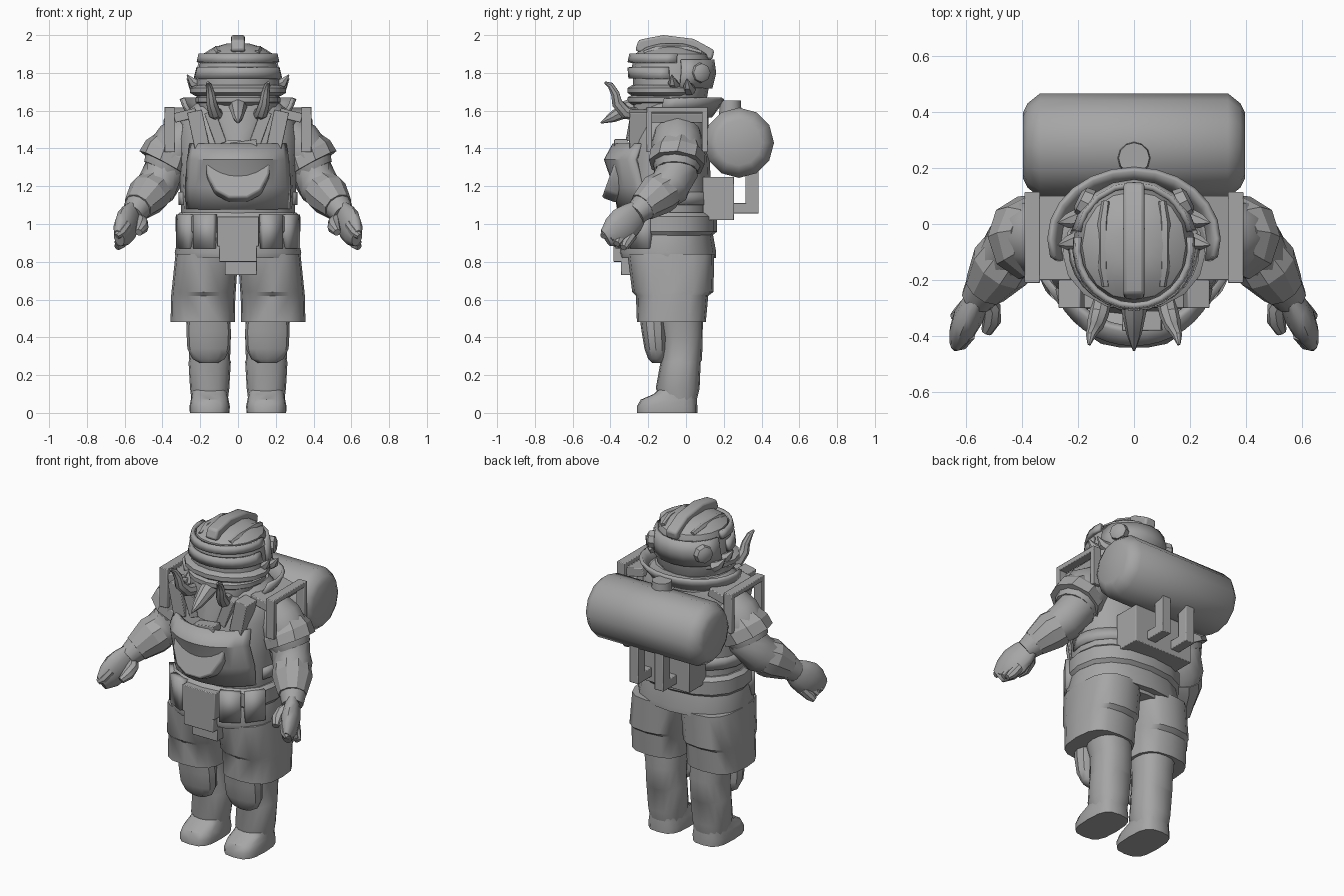
import bpy, bmesh
from math import sin, cos, pi, radians, copysign
from mathutils import Matrix, Vector

if "Cube" in bpy.data.objects:
    bpy.data.objects.remove(bpy.data.objects["Cube"])

grey = bpy.data.materials.new("plain grey")
grey.use_nodes = True
grey.diffuse_color = (0.38, 0.38, 0.38, 1)
grey.node_tree.nodes["Principled BSDF"].inputs["Base Color"].default_value = grey.diffuse_color


def finish(name, bm, pair=False, bevel=0, smooth=35, thick=0):
    """Turn a bmesh into an object, or into a left and right pair."""
    bmesh.ops.recalc_face_normals(bm, faces=bm.faces[:])
    for side in ("left_", "right_") if pair else ("",):
        if side == "right_":
            bm.transform(Matrix.Scale(-1, 4, (1, 0, 0)))
            bmesh.ops.reverse_faces(bm, faces=bm.faces[:])
        mesh = bpy.data.meshes.new(side + name)
        bm.to_mesh(mesh)
        mesh.materials.append(grey)
        ob = bpy.data.objects.new(side + name, mesh)
        bpy.context.collection.objects.link(ob)
        if thick:
            mod = ob.modifiers.new("thickness", 'SOLIDIFY')
            mod.thickness, mod.offset = thick, 0
        if bevel:
            mod = ob.modifiers.new("bevel", 'BEVEL')
            mod.width, mod.segments = bevel, 2
        bpy.ops.object.select_all(action='DESELECT')
        ob.select_set(True)
        bpy.context.view_layer.objects.active = ob
        bpy.ops.object.shade_smooth_by_angle(angle=radians(smooth))
    bm.free()


def skin(bm, rings, closed=True):
    """Bridge rings of points; closed rings also get end caps."""
    rows = [[bm.verts.new(p) for p in ring] for ring in rings]
    n = len(rows[0])
    for a, b in zip(rows, rows[1:]):
        for i in range(n if closed else n - 1):
            j = (i + 1) % n
            bm.faces.new((a[i], a[j], b[j], b[i]))
    if closed:
        bm.faces.new(rows[0])
        bm.faces.new(rows[-1])


def oval(z, cx, y0, y1, rx, a, power):
    c, s = cos(a), sin(a)
    return (cx + rx * copysign(abs(c) ** power, c),
            (y0 + y1) / 2 + (y1 - y0) / 2 * copysign(abs(s) ** power, s), z)


def loft(name, sections, n=16, power=0.85, **kw):
    """Stack of ovals, each (z, centre x, front y, back y, half width)."""
    bm = bmesh.new()
    skin(bm, [[oval(*s, 2 * pi * i / n, power) for i in range(n)] for s in sections])
    finish(name, bm, **kw)


def band(name, sections, start, end, n=14, power=1, thick=0.03, **kw):
    """Open curved plate between two angles (degrees, -90 is the front)."""
    bm = bmesh.new()
    angles = [radians(start + (end - start) * i / n) for i in range(n + 1)]
    skin(bm, [[oval(*s, a, power) for a in angles] for s in sections], closed=False)
    finish(name, bm, thick=thick, **kw)


def tube(name, points, n=10, flat=1, **kw):
    """Tapered limb through (x, y, z, radius)."""
    bm = bmesh.new()
    pts = [Vector(p[:3]) for p in points]
    rings = []
    for i, p in enumerate(pts):
        along = pts[min(i + 1, len(pts) - 1)] - pts[max(i - 1, 0)]
        q = along.to_track_quat('Z', 'Y')
        r = points[i][3]
        rings.append([p + q @ Vector((r * flat * cos(2 * pi * k / n), r * sin(2 * pi * k / n), 0))
                      for k in range(n)])
    skin(bm, rings)
    finish(name, bm, **kw)


def box(name, x, y, z, tilt=(0, 0, 0), bevel=0.004, **kw):
    bm = bmesh.new()
    bmesh.ops.create_cube(bm, size=1)
    size = Matrix.Diagonal((x[1] - x[0], y[1] - y[0], z[1] - z[0], 1))
    turn = Matrix.Identity(4)
    for ang, axis in zip(tilt, "XYZ"):
        turn = Matrix.Rotation(radians(ang), 4, axis) @ turn
    bm.transform(Matrix.Translation((sum(x) / 2, sum(y) / 2, sum(z) / 2)) @ turn @ size)
    finish(name, bm, bevel=bevel, **kw)


def slab(name, outline, half, axis, tilt=0, at=(0, 0, 0), bevel=0.012):
    """Flat outline pushed out both ways along one axis."""
    bm = bmesh.new()
    skin(bm, [[(d, u, v) if axis == "X" else (u, d, v) for u, v in outline] for d in (-half, half)])
    bm.transform(Matrix.Translation(at) @ Matrix.Rotation(radians(tilt), 4, 'X'))
    finish(name, bm, bevel=bevel)


# Torso, belt and layered skirt
loft("torso", [(.8, 0, -.28, .12, .3), (1.05, 0, -.33, .13, .3), (1.25, 0, -.34, .13, .31),
               (1.45, 0, -.3, .12, .32), (1.57, 0, -.27, .12, .3), (1.64, 0, -.24, .1, .22)])
loft("belt", [(.94, 0, -.33, .14, .315), (.96, 0, -.35, .165, .33), (1.04, 0, -.35, .165, .33), (1.06, 0, -.33, .14, .31)])
loft("skirt", [(.82, 0, -.35, .16, .33), (.85, 0, -.36, .16, .335), (.96, 0, -.34, .14, .31)])
band("back_strip", [(1.1, 0, -.33, .145, .305), (1.17, 0, -.33, .14, .305)], -20, 200, thick=.02)
for lo, hi in ((-68, -46), (-42, -18)):
    band("belt_pouch", [(.87, 0, -.37, .16, .325), (1.05, 0, -.37, .16, .325)], lo, hi, n=1, thick=.05, pair=True)
box("belt_front", (-.11, .11), (-.385, -.32), (.88, 1.04))
box("buckle", (-.1, .1), (-.385, -.3), (.8, .89))
box("front_flap", (-.07, .1), (-.345, -.25), (.73, .83))

# Shorts, legs and boots
loft("shorts_leg", [(.48, .187, -.26, .105, .17), (.62, .184, -.265, .118, .17), (.64, .182, -.285, .145, .17),
                    (.84, .165, -.31, .15, .166)], power=.7, pair=True)
loft("shin", [(.06, .15, -.13, .055, .095), (.13, .15, -.16, .072, .104), (.27, .15, -.135, .078, .112),
              (.28, .15, -.14, .085, .108), (.4, .15, -.13, .088, .112), (.52, .16, -.16, .09, .12)], pair=True)
loft("knee_pad", [(.265, .155, -.18, -.12, .05), (.285, .155, -.2, -.11, .085), (.34, .155, -.22, -.1, .113),
                  (.43, .155, -.235, -.1, .118), (.54, .158, -.25, -.1, .11)], n=12, pair=True)
loft("boot", [(0, .15, -.26, .06, .105), (.035, .15, -.26, .06, .107), (.07, .15, -.24, .058, .1),
              (.1, .15, -.17, .055, .095), (.14, .15, -.13, .06, .09)], power=.65, pair=True)

# Chest bib, pouch and straps
band("chest_bib", [(1.08, 0, -.35, .13, .29), (1.2, 0, -.37, .13, .295), (1.34, 0, -.42, .12, .285),
                   (1.42, 0, -.375, .12, .27)], -155, -25)
pocket = [(.17, .11), (.165, .02), (.12, -.07), (.05, -.11)]
slab("chest_pouch", pocket + [(-x, z) for x, z in reversed(pocket)], .04, "Y", tilt=-20, at=(0, -.37, 1.23))
box("chest_strap", (.17, .25), (-.3, -.2), (1.4, 1.6), tilt=(0, 12, 0), pair=True)
box("neck_strap", (.09, .15), (-.3, -.22), (1.42, 1.6), tilt=(0, 20, 0), pair=True)
box("shoulder_strap", (.22, .34), (-.2, .1), (1.55, 1.6), tilt=(0, 14, 0), pair=True)
box("chest_clip", (-.04, .1), (-.38, -.31), (1.4, 1.44), tilt=(0, -8, 0))
loft("neck_guard", [(1.44, 0, -.32, -.1, .1), (1.55, 0, -.3, .08, .19), (1.64, 0, -.28, .1, .22)])

# Shoulder frames: a post at each end and a bar on top
box("frame_front_post", (.335, .39), (-.21, -.18), (1.38, 1.62), pair=True)
box("frame_back_post", (.335, .39), (.085, .115), (1.38, 1.62), pair=True)
box("frame_bar", (.335, .39), (-.21, .115), (1.59, 1.62), pair=True)

# Arms, mitts and fingers
tube("sleeve", [(.25, -.045, 1.46, .13), (.31, -.045, 1.42, .14), (.36, -.045, 1.35, .14), (.395, -.05, 1.28, .115)],
     n=12, pair=True)
tube("sleeve_cap", [(.335, -.045, 1.41, .125), (.36, -.045, 1.37, .148), (.39, -.05, 1.315, .15)],
     n=9, smooth=20, pair=True)
tube("forearm", [(.34, -.045, 1.38, .11), (.385, -.05, 1.28, .116), (.43, -.085, 1.2, .112), (.5, -.18, 1.13, .09),
                 (.56, -.27, 1.05, .06)], n=12, pair=True)
tube("forearm_cuff", [(.445, -.11, 1.18, .108), (.475, -.15, 1.155, .113), (.53, -.23, 1.09, .08)],
     n=10, smooth=20, pair=True)
tube("palm", [(.545, -.245, 1.075, .06), (.568, -.285, 1.035, .085), (.59, -.33, .995, .098), (.612, -.38, .955, .085),
              (.63, -.425, .925, .05)], n=12, flat=.55, smooth=50, pair=True)
tube("thumb", [(.54, -.25, 1.04, .03), (.51, -.3, 1.005, .036), (.508, -.345, .98, .034), (.525, -.385, .955, .02)],
     n=8, pair=True)
for i in range(4):
    y, z = -.44 + i * .035, .97 - i * .02
    tube("finger", [(.59, y + .05, z + .03, .028), (.62, y + .015, z - .015, .028), (.642, y + .003, z - .035, .018)],
         n=8, pair=True)

# Back tank with valve, bracket and pipes
bm = bmesh.new()
ends = [(-.395, .12), (-.38, .15), (-.335, .186)]
ends += [(-x, r) for x, r in reversed(ends)]
skin(bm, [[(x, .28 + r * cos(a * pi / 6), 1.43 + r * sin(a * pi / 6)) for a in range(12)] for x, r in ends])
finish("back_tank", bm, smooth=50)
tube("tank_valve", [(0, .235, 1.55, .062), (0, .235, 1.655, .055)], n=12)
box("pack_bracket", (-.2, .2), (.09, .255), (1.02, 1.25))
box("pipe_foot", (.055, .115), (.24, .385), (1.055, 1.11), pair=True)
box("pipe_riser", (.055, .115), (.315, .385), (1.055, 1.3), pair=True)

# Head, wraps, collar and crest
loft("head", [(1.6, 0, -.24, .08, .17), (1.66, 0, -.28, .11, .22), (1.75, 0, -.28, .125, .22),
              (1.84, 0, -.285, .135, .205), (1.9, 0, -.27, .115, .185), (1.935, 0, -.22, .06, .13),
              (1.955, 0, -.15, 0, .06)], power=.95)
for z, w in ((1.655, .225), (1.705, .255)):
    loft("face_wrap", [(z - .028, 0, -.285, .08, w - .03), (z - .01, 0, -.31, .1, w),
                       (z + .015, 0, -.31, .1, w), (z + .03, 0, -.285, .08, w - .03)], power=1)
band("visor", [(1.77, 0, -.295, .12, .225), (1.83, 0, -.3, .12, .21)], -180, 0, thick=.02)
band("brow_band", [(1.855, 0, -.3, .13, .21), (1.9, 0, -.29, .125, .2)], -190, 10, thick=.02)
band("back_wrap", [(1.72, 0, -.27, .13, .222), (1.8, 0, -.27, .15, .215), (1.87, 0, -.26, .14, .2)], 10, 170, n=8, thick=.02)
band("collar", [(1.57, 0, -.3, .13, .25), (1.625, 0, -.3, .17, .285), (1.665, 0, -.3, .195, .3)], -15, 195, thick=.02)
for y, z in ((-.06, 1.76), (.02, 1.74)):
    tube("cheek_spike", [(.2, y, z - .03, .035), (.24, y - .01, z - .01, .025), (.27, y - .015, z + .03, .003)], n=6, pair=True)
tube("ear_knob", [(.16, .07, 1.8, .055), (.19, .085, 1.8, .05), (.2, .09, 1.8, .03)], n=8, pair=True)
tube("dome_rib", [(.1, -.22, 1.905, .015), (.11, -.15, 1.925, .02), (.11, 0, 1.925, .02), (.1, .08, 1.905, .015)], n=6, pair=True)
slab("crest", [(-.27, 1.92), (-.25, 1.975), (-.12, 2), (.04, 1.98), (.15, 1.92), (.14, 1.87), (0, 1.88), (-.2, 1.89)],
     .037, "X")

# Tusks and beak
tube("tusk", [(.11, -.25, 1.58, .035), (.125, -.32, 1.59, .035), (.14, -.365, 1.64, .03), (.145, -.375, 1.69, .024),
              (.155, -.4, 1.735, .017), (.16, -.43, 1.75, .006)], n=8, pair=True)
tube("beak", [(0, -.25, 1.63, .05), (0, -.31, 1.61, .045), (0, -.39, 1.565, .028), (0, -.452, 1.535, .004)], n=8)
